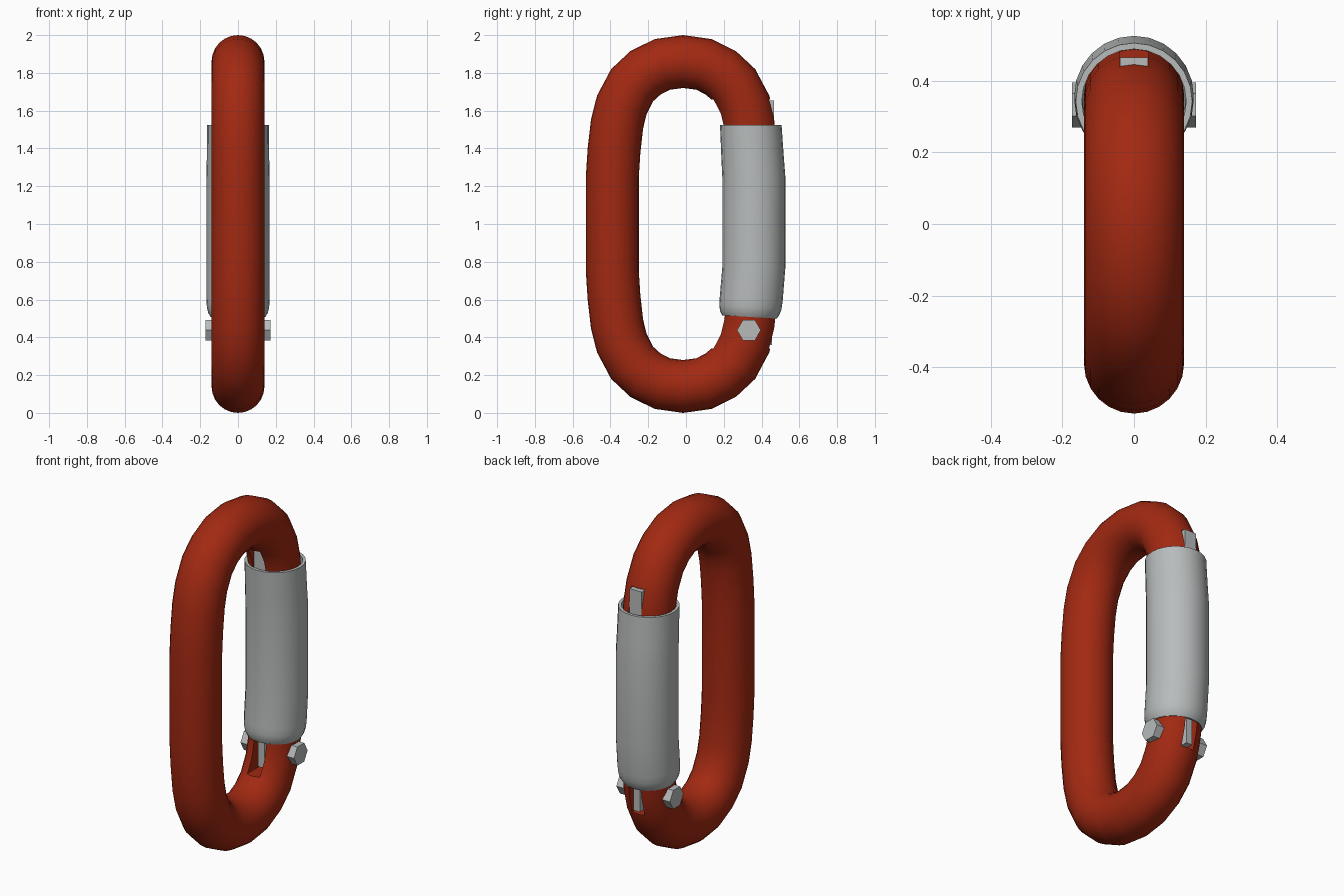
import bpy, bmesh, math
from mathutils import Vector

if "Cube" in bpy.data.objects:
    bpy.data.objects.remove(bpy.data.objects["Cube"])


def material(name, rgb):
    m = bpy.data.materials.new(name)
    m.diffuse_color = (*rgb, 1)
    m.use_nodes = True
    m.node_tree.nodes["Principled BSDF"].inputs["Base Color"].default_value = m.diffuse_color
    return m


RED = material("red", (0.36, 0.022, 0.006))
GREY = material("steel grey", (0.48, 0.50, 0.50))


def finish(name, bm, mat):
    bmesh.ops.recalc_face_normals(bm, faces=bm.faces)
    mesh = bpy.data.meshes.new(name)
    bm.to_mesh(mesh)
    bm.free()
    ob = bpy.data.objects.new(name, mesh)
    bpy.context.collection.objects.link(ob)
    mesh.materials.append(mat)
    return ob


def smooth(ob, deg=35):
    bpy.ops.object.select_all(action='DESELECT')
    ob.select_set(True)
    bpy.context.view_layer.objects.active = ob
    bpy.ops.object.shade_smooth_by_angle(angle=math.radians(deg))


def loop_sweep(name, stations, mat, sides=24):
    """Closed chain of circles; each station is (y, z, radius, tangent)."""
    bm = bmesh.new()
    rings = []
    for y, z, r, t in stations:
        n = Vector((0, t[1], -t[0])).normalized()
        ring = []
        for i in range(sides):
            a = math.tau * i / sides
            p = Vector((0, y, z)) + r * (math.cos(a) * n + Vector((math.sin(a), 0, 0)))
            ring.append(bm.verts.new(p))
        rings.append(ring)
    for k, a in enumerate(rings):
        b = rings[(k + 1) % len(rings)]
        for i in range(sides):
            j = (i + 1) % sides
            bm.faces.new((a[i], a[j], b[j], b[i]))
    return finish(name, bm, mat)


def box(name, x, y0, y1, z0, z1, mat):
    bm = bmesh.new()
    bmesh.ops.create_cube(bm, size=1)
    for v in bm.verts:
        v.co = (v.co.x * 2 * x, (y0 + y1) / 2 + v.co.y * (y1 - y0),
                (z0 + z1) / 2 + v.co.z * (z1 - z0))
    return finish(name, bm, mat)


# Ring: one quarter of the centre line, mirrored around the loop
CY = -0.015
q = [(0.375, 0.25), (0.366, 0.39), (0.35, 0.53), (0.325, 0.63),
     (0.27, 0.735), (0.20, 0.80), (0.11, 0.845), (0, 0.86)]
half = q + [(-y, z) for y, z in q[-2::-1]]
path = half + [(-y, -z) for y, z in half]
stations = []
for i, (y, z) in enumerate(path):
    p = Vector(path[i])
    d = (p - Vector(path[i - 1])).normalized() + (Vector(path[(i + 1) % len(path)]) - p).normalized()
    stations.append((y + CY, z + 1, 0.14, d))
body = loop_sweep("ring_body", stations, RED)

# Slots at both ends of the gate
for name, z0, z1 in (("lower_slot", 0.34, 0.62), ("upper_slot", 1.42, 1.66)):
    cutter = box(name + "_cutter", 0.04, 0.08, 0.62, z0, z1, RED)
    mod = body.modifiers.new(name, 'BOOLEAN')
    mod.operation, mod.solver, mod.object = 'DIFFERENCE', 'EXACT', cutter
    bpy.context.view_layer.objects.active = body
    bpy.ops.object.modifier_apply(modifier=name)
    bpy.data.objects.remove(cutter)
smooth(body)

# Gate tongues set in the slots
box("upper_tongue", 0.039, 0.205, 0.465, 1.40, 1.655, GREY)
box("lower_tongue", 0.02, 0.215, 0.455, 0.36, 0.64, GREY)

# Locking sleeve: outer wall downwards, rounded lower lip, inner wall upwards
low, up, top = (0.06, 1), (0, 1), (-0.05, 1)
sleeve = loop_sweep("locking_sleeve", [
    (0.343, 1.525, 0.163, up), (0.352, 1.36, 0.165, top), (0.359, 1.25, 0.167, up),
    (0.359, 0.77, 0.167, up), (0.345, 0.60, 0.167, low), (0.341, 0.56, 0.165, low),
    (0.338, 0.53, 0.158, low), (0.336, 0.508, 0.145, low), (0.336, 0.508, 0.135, low),
    (0.345, 0.60, 0.144, low), (0.359, 0.77, 0.146, up), (0.359, 1.25, 0.146, up),
    (0.352, 1.36, 0.146, top), (0.343, 1.525, 0.146, up)], GREY)
smooth(sleeve)

# Hexagonal hinge bolt running through the ring
bm = bmesh.new()
bmesh.ops.create_cone(bm, cap_ends=True, segments=6, radius1=0.063, radius2=0.063, depth=0.346)
for v in bm.verts:
    x, y, z = v.co
    v.co = (z, 0.333 + y, 0.438 + x)
    # points of the hexagon face forwards and backwards
    v.co.y, v.co.z = 0.333 + x, 0.438 + y
ys = [v.co.y for v in bm.verts]
if max(ys) - min(ys) < 0.12:
    for v in bm.verts:
        v.co.y, v.co.z = 0.333 + v.co.z - 0.438, 0.438 + v.co.y - 0.333
finish("hinge_bolt", bm, GREY)
